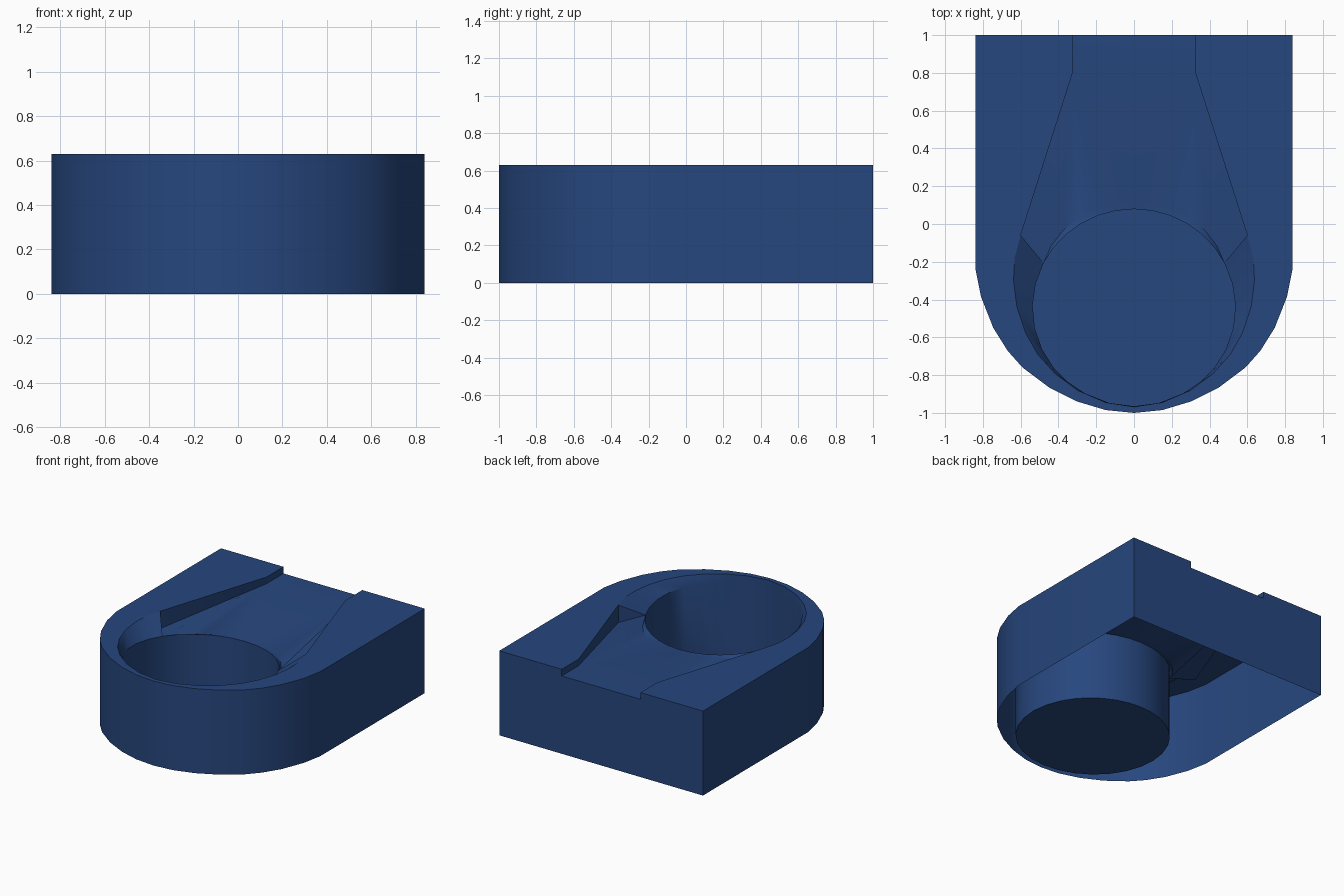
import bpy, bmesh, math

if "Cube" in bpy.data.objects:
    bpy.data.objects.remove(bpy.data.objects["Cube"])

H = 0.63            # rim height
SILL = 0.58         # trough floor at the back
CY = -0.443         # bowl centre in y

blue = bpy.data.materials.new("dark_blue")
blue.diffuse_color = (0.02, 0.063, 0.21, 1)
blue.use_nodes = True
blue.node_tree.nodes["Principled BSDF"].inputs["Base Color"].default_value = blue.diffuse_color


def build(name, faces):
    """Right half from faces (the first one faces up), mirrored across x = 0."""
    bm = bmesh.new()
    made = [bm.faces.new([bm.verts.new(p) for p in f]) for f in faces]
    up = made[0]
    bmesh.ops.remove_doubles(bm, verts=bm.verts[:], dist=0.0005)
    bm.faces.ensure_lookup_table()
    bmesh.ops.recalc_face_normals(bm, faces=bm.faces[:])
    bm.faces.ensure_lookup_table()
    if bm.faces[0].normal.z < 0:
        bmesh.ops.reverse_faces(bm, faces=bm.faces[:])
    me = bpy.data.meshes.new(name)
    bm.to_mesh(me)
    bm.free()
    me.materials.append(blue)
    ob = bpy.data.objects.new(name, me)
    bpy.context.collection.objects.link(ob)
    bpy.ops.object.select_all(action='DESELECT')
    ob.select_set(True)
    bpy.context.view_layer.objects.active = ob
    mod = ob.modifiers.new("mirror", 'MIRROR')
    mod.merge_threshold = 0.0005
    bpy.ops.object.modifier_apply(modifier=mod.name)
    bpy.ops.object.shade_smooth_by_angle(angle=math.radians(30))
    return ob


def at(points, z):
    return [(x, y, z) for x, y in points]


def strip(a, b):
    return [[a[i], a[i + 1], b[i + 1], b[i]] for i in range(len(a) - 1)]


# Outer outline from the front tip round to the back corner
outline = [(0, -1.0), (0.15, -0.985), (0.30, -0.94), (0.45, -0.865), (0.59, -0.76),
           (0.67, -0.67), (0.745, -0.55), (0.81, -0.385), (0.84, -0.235), (0.84, 1)]
# Trough edge, then the bowl opening back to the front tip
trough = [(0.325, 1), (0.325, 0.8), (0.6, -0.06)]
opening = [(0.6, -0.06), (0.632, -0.18), (0.638, -0.30), (0.62, -0.44), (0.575, -0.575),
           (0.51, -0.69), (0.42, -0.79), (0.30, -0.88), (0.15, -0.945), (0, -0.968)]


def bowl_pt(deg, z=None, grow=0.0):
    a = math.radians(deg)
    x, y = (0.537 + grow) * math.sin(a), CY + (0.522 + grow) * math.cos(a)
    if deg in (0, 180):
        x = 0
    if z is None:                       # bowl edge tilts up towards the front
        z = 0.548 - 0.035 * math.cos(a)
    return (x, y, z)


def trough_z(y):
    return SILL - max(0, 0.8 - y) * 0.093


SPLIT = 63
back = [SPLIT * i / 6 for i in range(7)]
front = [SPLIT + (180 - SPLIT) * i / 9 for i in range(10)]

# Body shell: rim, outer wall, back wall, trough and raised lip
rim = at(outline, H) + at(trough, H) + at(opening[1:], H)
tz = [(x, y, trough_z(y)) for x, y in trough]
lip_in = [bowl_pt(d) for d in back]
lip_out = []
for d in back[:-1]:
    x, y, _ = bowl_pt(d, 0, 0.04 * (1 - (d / SPLIT) ** 2) + 0.004)
    lip_out.append((x, y, trough_z(y)))
lip_out.append(lip_in[-1])
shell = [rim]
shell += strip(at(outline, H), at(outline, 0))
shell.append([(0, 1, 0), (0.84, 1, 0), (0.84, 1, H), (0.325, 1, H), tz[0], (0, 1, SILL)])
shell += strip(at(trough, H), tz)
shell.append([(0, 1, SILL), tz[0], tz[1], (0, 0.8, SILL)])
shell.append([(0, 0.8, SILL), tz[1], tz[2], lip_out[-1]] + lip_out[-2::-1])
shell += strip(lip_out, lip_in)[:-1]
shell.append([lip_out[-2], lip_out[-1], lip_in[-2]])
build("body_shell", shell)

# Bowl: flat bottom, round wall, sloping flare up to the rim
ring = back + front[1:]
top_ring = [bowl_pt(d) for d in ring]
low_ring = [bowl_pt(d, 0) for d in ring]
bowl = [low_ring]
bowl += strip(top_ring, low_ring)
flare_top = at(opening, H)
flare_low = [bowl_pt(d) for d in front]
bowl += strip(flare_top, flare_low)
bowl.append([flare_top[0], flare_low[0], tz[2]])    # flare end above the trough
build("bowl", bowl)
